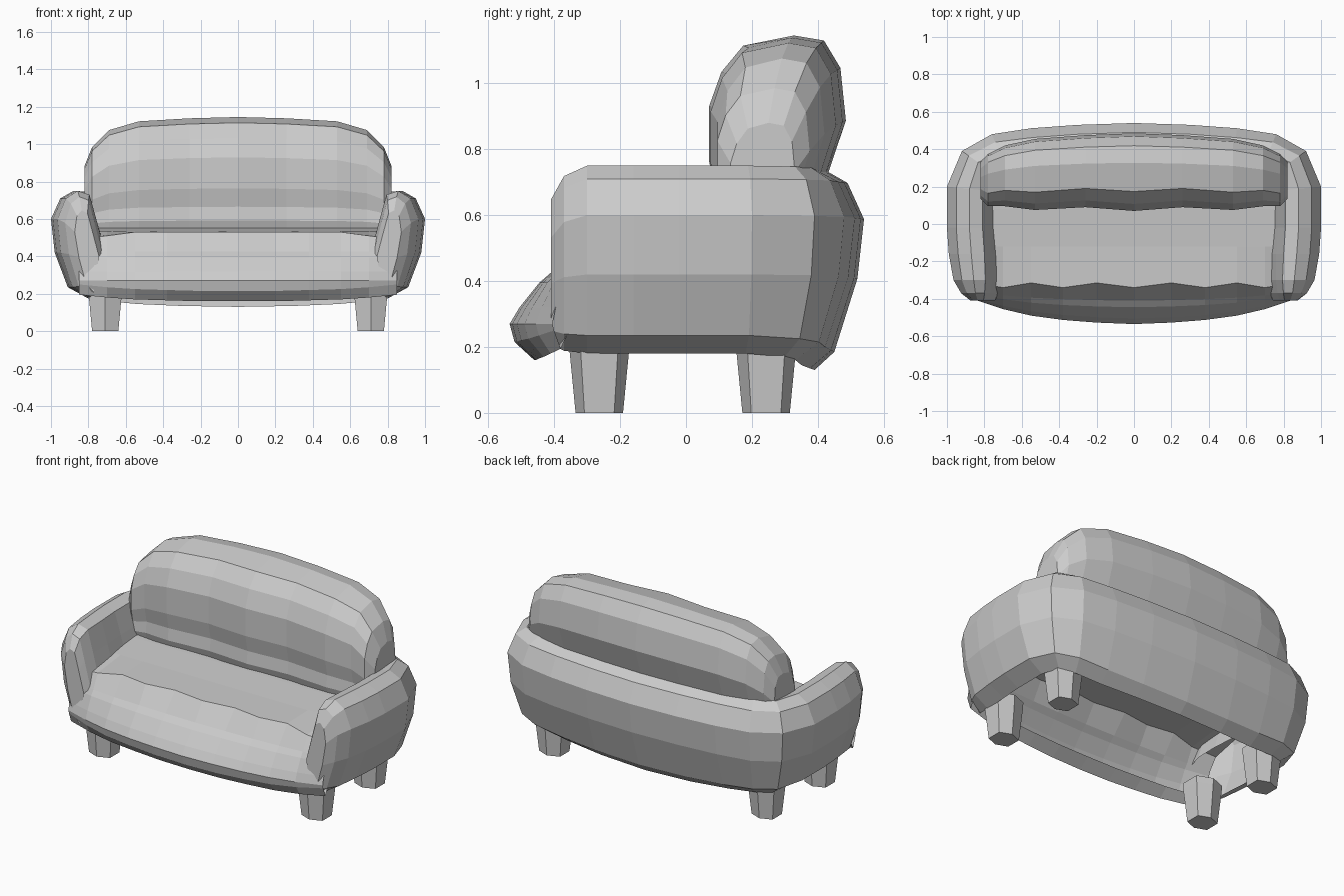
import bpy, bmesh, math

if "Cube" in bpy.data.objects:
    bpy.data.objects.remove(bpy.data.objects["Cube"])

fabric = bpy.data.materials.new("light_grey")
fabric.diffuse_color = (0.6, 0.6, 0.6, 1)
fabric.use_nodes = True
fabric.node_tree.nodes["Principled BSDF"].inputs["Base Color"].default_value = fabric.diffuse_color


def loft(name, rings, closed=True, caps=True):
    """Skin a list of equal sections; open sections give a hollow shell."""
    bm = bmesh.new()
    vs = [[bm.verts.new(p) for p in r] for r in rings]
    n = len(vs[0])
    for a, b in zip(vs, vs[1:]):
        for i in range(n if closed else n - 1):
            j = (i + 1) % n
            bm.faces.new((a[i], a[j], b[j], b[i]))
    if caps:
        bm.faces.new(vs[0][::-1])
        bm.faces.new(vs[-1])
    if closed:
        bmesh.ops.recalc_face_normals(bm, faces=bm.faces)
    me = bpy.data.meshes.new(name)
    bm.to_mesh(me)
    bm.free()
    me.materials.append(fabric)
    ob = bpy.data.objects.new(name, me)
    bpy.context.collection.objects.link(ob)
    return ob


def mirrored(half):
    """Rings from the centre outwards, completed on the -x side."""
    return [[(-x, y, z) for x, y, z in r] for r in half[:0:-1]] + half


# Wrap-around frame: one padded section swept round the back and arms, open below
section = [(0.19, 0.18), (0.09, 0.235), (0.02, 0.42), (0.0, 0.60), (0.05, 0.71),
           (0.12, 0.75), (0.19, 0.73), (0.23, 0.60), (0.28, 0.43)]
path = [(0, 0.54, 0, -1, 0.05), (0.3, 0.53, 0, -1, 0.045), (0.55, 0.512, -0.1, -1, 0.035),
        (0.76, 0.48, -0.36, -0.85, 0.02), (0.92, 0.39, -0.72, -0.5, 0.01),
        (1.0, 0.2, -1, -0.1, 0), (1.0, -0.02, -1, 0, 0), (0.99, -0.16, -1, 0, 0),
        (0.965, -0.30, -0.9, 0, 0)]
half = []
for x, y, nx, ny, drop in path:
    ring = []
    for d, z in section:
        if z < 0.2:
            d -= drop * 0.8
        ring.append((x + nx * d, y + ny * d, z - (drop if z < 0.3 else drop * 0.25)))
    half.append(ring)
# rounded arm fronts, shrinking towards a line that leans inwards at the foot
for y, sx, sz in [(-0.37, 0.76, 0.93), (-0.41, 0.46, 0.77)]:
    ring = []
    for px, _, pz in half[8]:
        cx = 0.75 + 0.15 * max(0, pz - 0.3)
        ring.append((cx + (px - cx) * sx, y, 0.30 + (pz - 0.30) * sz))
    half.append(ring)
loft("frame", mirrored(half), closed=False)

# Seat: bowed front roll and flat top, hollow underneath
seat = [(0.30, 0.56), (0.08, 0.55), (-0.12, 0.535), (-0.34, 0.53), (-0.41, 0.425),
        (-0.445, 0.395), (-0.505, 0.32), (-0.535, 0.27), (-0.52, 0.215), (-0.46, 0.16),
        (-0.39, 0.21)]
half = []
for i, (x, dy, lift) in enumerate([(0, 0, 0), (0.2, 0.008, 0), (0.38, 0.022, 0.005),
                                   (0.55, 0.045, 0.01), (0.70, 0.08, 0.02), (0.85, 0.13, 0.035)]):
    ring = []
    for k, (y, z) in enumerate(seat):
        wave = 0.025 * (i % 2) if k == 3 else 0
        top = -0.02 * max(0, i - 3) if k == 3 else 0
        fy = -0.34 + (y + 0.34) * (1 - dy / 0.195) if y < -0.35 else y
        ring.append((x, fy + wave, z + top + (lift if z < 0.25 else 0)))
    half.append(ring)
loft("seat", mirrored(half), closed=False, caps=False)

# Back cushion: pillow section as (depth fraction, height fraction)
pillow = [(0.10, 0.0), (0.03, 0.10), (0.05, 0.22), (0.0, 0.38), (0.0, 0.65), (0.09, 0.82),
          (0.25, 0.95), (0.62, 1.0), (0.84, 0.975), (0.96, 0.84), (1.0, 0.58),
          (0.86, 0.30), (0.7, 0.0)]
half = []
for i, (x, front, back, top) in enumerate([
        (0, 0.07, 0.485, 1.145), (0.26, 0.075, 0.475, 1.138), (0.53, 0.075, 0.455, 1.122),
        (0.69, 0.08, 0.42, 1.075), (0.78, 0.095, 0.375, 0.985), (0.822, 0.12, 0.33, 0.88)]):
    half.append([(x, front + f * (back - front) + (0.015 if i % 2 and 0 < k < 7 else 0),
                  0.53 + h * (top - 0.53)) for k, (f, h) in enumerate(pillow)])
loft("back_cushion", mirrored(half))

# Tapered six-sided legs
foot = [(-0.07, -0.045), (0.0, -0.072), (0.07, -0.045), (0.07, 0.045), (0.0, 0.072), (-0.07, 0.045)]
for sx, side in ((1, "right"), (-1, "left")):
    for cy, end in ((-0.263, "front"), (0.243, "back")):
        loft(f"{end}_{side}_leg",
             [[(sx * (0.71 + px * s), cy + py * s, z) for px, py in foot]
              for s, z in ((1, 0), (1.27, 0.2), (1.3, 0.24))])
